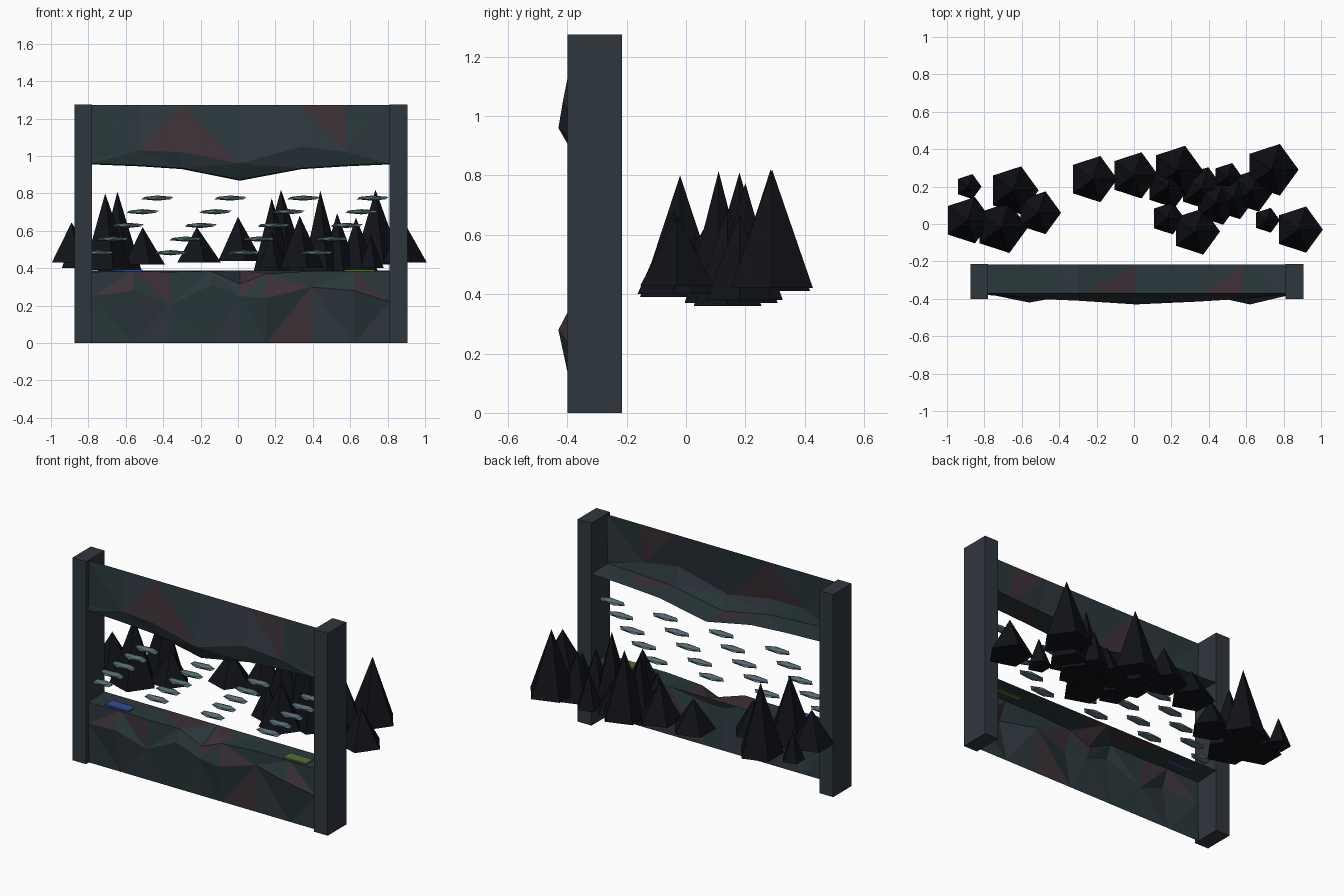
import bpy, bmesh, random
from mathutils import Matrix

if "Cube" in bpy.data.objects:
    bpy.data.objects.remove(bpy.data.objects["Cube"])

random.seed(4)


def material(name, r, g, b):
    m = bpy.data.materials.new(name)
    m.diffuse_color = (r, g, b, 1)
    m.use_nodes = True
    m.node_tree.nodes["Principled BSDF"].inputs["Base Color"].default_value = m.diffuse_color
    return m


SLATE = material("slate", .028, .038, .048)
TEAL = material("dark_teal", .022, .038, .042)
PLUM = material("dark_plum", .045, .030, .039)
COAL = material("coal", .005, .006, .009)
MIST = material("mist", .10, .17, .19)
BLUE = material("blue", .03, .07, .30)
GREEN = material("green", .08, .16, .03)


def finish(name, bm, *mats):
    me = bpy.data.meshes.new(name)
    bm.to_mesh(me)
    bm.free()
    ob = bpy.data.objects.new(name, me)
    bpy.context.collection.objects.link(ob)
    for m in mats:
        me.materials.append(m)
    return ob


def box(name, x0, x1, y0, y1, z0, z1, mat):
    bm = bmesh.new()
    m = Matrix.Translation(((x0 + x1) / 2, (y0 + y1) / 2, (z0 + z1) / 2))
    m = m @ Matrix.Diagonal((x1 - x0, y1 - y0, z1 - z0, 1))
    bmesh.ops.create_cube(bm, size=1, matrix=m)
    return finish(name, bm, mat)


def facet_sheet(name, xs, rows):
    """Open folded sheet: each row is (y, z) per column, split into coloured facets."""
    bm = bmesh.new()
    grid = [[bm.verts.new((x, y, z)) for x, (y, z) in zip(xs, r)] for r in rows]
    for j in range(len(rows) - 1):
        for i in range(len(xs) - 1):
            a, b = grid[j][i], grid[j][i + 1]
            d, c = grid[j + 1][i], grid[j + 1][i + 1]
            tris = [(a, d, b), (b, d, c)] if (i + j) % 2 else [(a, d, c), (a, c, b)]
            for t in tris:
                bm.faces.new(t).material_index = random.choice((0, 1, 1, 2))
    return finish(name, bm, SLATE, TEAL, PLUM)


# Side posts
box("left_post", -.875, -.78, -.40, -.215, 0, 1.275, SLATE)
box("right_post", .81, .905, -.40, -.215, 0, 1.275, SLATE)

# Upper beam: front face from the top edge, over the bulge, then the underside going back
xs = [-.78, -.53, -.30, .01, .34, .58, .81]
low = [.955, .945, .93, .868, .93, .945, .955]
bulge = [(-.375, .985), (-.40, 1.03), (-.41, 1.02), (-.43, .96),
         (-.415, 1.05), (-.40, 1.02), (-.375, .98)]
facet_sheet("upper_beam", xs, [
    [(-.37, 1.272)] * len(xs),
    bulge,
    [(-.38, z + .005) for z in low],
    [(-.217, z) for z in low]])

# Lower beam: front face from the floor, over the bulge, then the shelf going back
xs = [-.78, -.56, -.37, -.145, .01, .15, .39, .62, .81]
facet_sheet("lower_beam", xs, [
    [(-.217, .388)] * len(xs),
    [(-.375, z) for z in (.38, .385, .38, .385, .315, .37, .385, .385, .385)],
    [(-.375, .25), (-.42, .28), (-.385, .20), (-.41, .31), (-.40, .25),
     (-.42, .24), (-.38, .30), (-.43, .28), (-.385, .22)],
    [(-.37, 0)] * len(xs)])

# Coloured plates on the shelf
box("blue_plate", -.67, -.51, -.365, -.295, .386, .394, BLUE)
box("green_plate", .57, .73, -.365, -.295, .386, .394, GREEN)

# Floating slivers: five staggered rows of four
bm = bmesh.new()
for row in range(5):
    for col in range(4):
        x = -.43 - .08 * row + .39 * col
        if row == 0 and col == 3:
            x -= .02
        m = Matrix.Translation((x, -.295, .775 - .073 * row))
        m = m @ Matrix.Diagonal((.096, .032, .014, 1))
        bmesh.ops.create_icosphere(bm, subdivisions=1, radius=1, matrix=m)
finish("floating_slivers", bm, MIST)

# Five-sided spires behind the frame: x, y, radius, base z, tip z
spires = [
    (-.885, .20, .07, .40, .58), (-.645, .18, .135, .37, .81),
    (-.89, .02, .13, .43, .645), (-.71, -.02, .142, .39, .80),
    (-.51, .06, .12, .42, .62), (-.22, .24, .13, .43, .62),
    (0, .26, .13, .44, .675), (.23, .285, .14, .41, .82),
    (.18, .03, .09, .40, .60), (.33, -.04, .13, .40, .68),
    (.18, .20, .12, .38, .775), (.44, .11, .12, .37, .815),
    (.36, .19, .12, .38, .58), (.50, .25, .08, .38, .60),
    (.53, .14, .12, .36, .695), (.63, .18, .12, .38, .67),
    (.735, .29, .145, .42, .82), (.71, .02, .07, .40, .58),
    (.88, -.03, .13, .43, .66)]
for i, (x, y, r, z0, z1) in enumerate(spires):
    bm = bmesh.new()
    bmesh.ops.create_cone(bm, cap_ends=True, segments=5, radius1=r, radius2=0,
                          depth=z1 - z0)
    # Turn one corner towards +x
    corner = max((v.co for v in bm.verts if v.co.z < 0), key=lambda c: c.x)
    turn = Matrix.Rotation(-corner.to_2d().angle_signed((1, 0)), 4, 'Z')
    if abs((turn @ corner).y) > 1e-4:
        turn.invert()
    bm.transform(Matrix.Translation((x, y, (z0 + z1) / 2)) @ turn)
    finish(f"spire_{i + 1}", bm, COAL)
